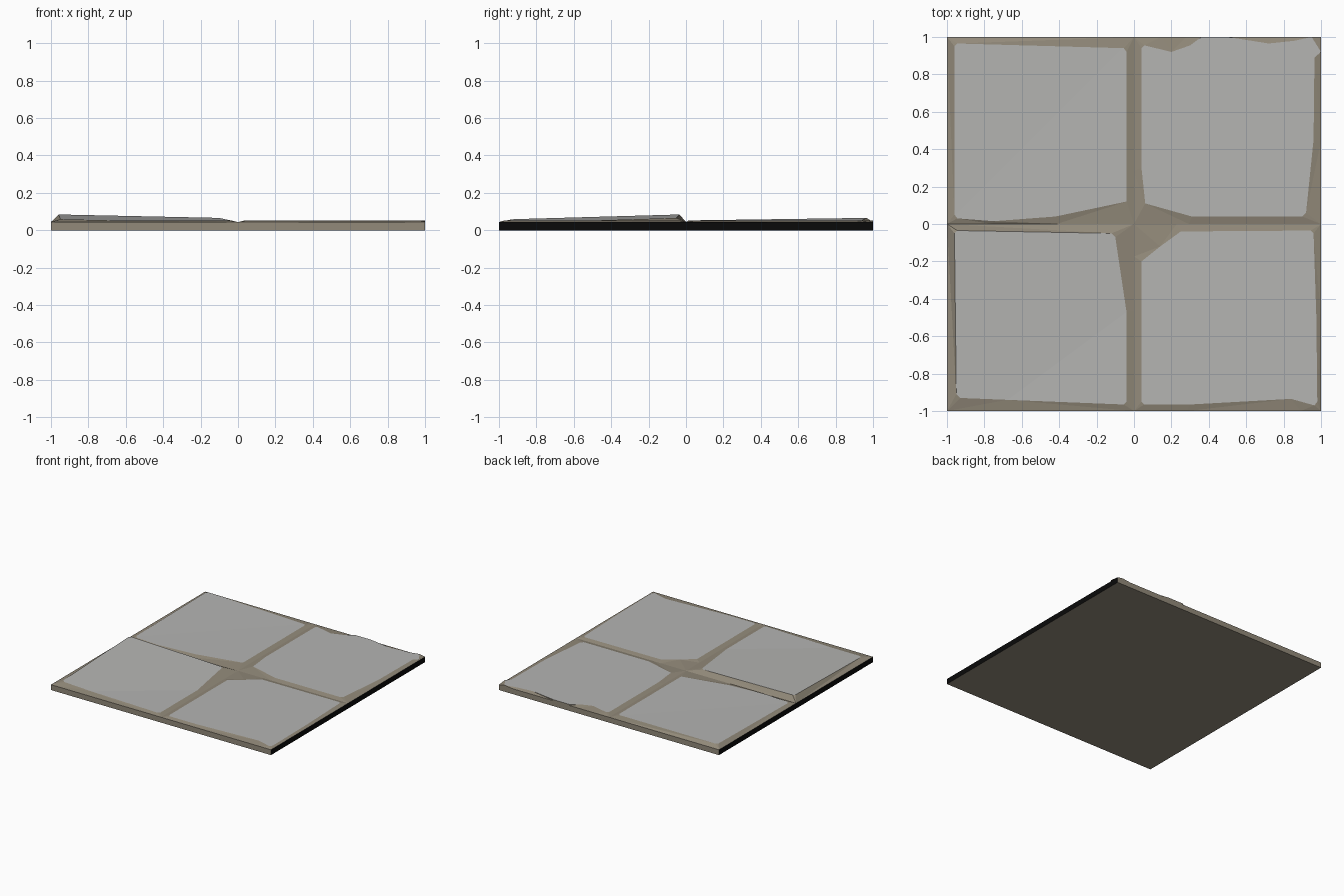
import bpy, bmesh
from mathutils import Vector

if "Cube" in bpy.data.objects:
    bpy.data.objects.remove(bpy.data.objects["Cube"])

def material(name, rgb):
    m = bpy.data.materials.new(name)
    m.diffuse_color = (*rgb, 1)
    m.use_nodes = True
    m.node_tree.nodes["Principled BSDF"].inputs["Base Color"].default_value = m.diffuse_color
    return m

STONE = material("grey stone", (0.46, 0.46, 0.45))
GROUT = material("brown grout", (0.29, 0.255, 0.195))
BLACK = material("black edge", (0.003, 0.003, 0.003))
BASE_Z, TOP_Z = 0.044, 0.053

def finish(bm, name, mats):
    bmesh.ops.recalc_face_normals(bm, faces=bm.faces)
    me = bpy.data.meshes.new(name)
    bm.to_mesh(me)
    bm.free()
    for m in mats:
        me.materials.append(m)
    ob = bpy.data.objects.new(name, me)
    bpy.context.collection.objects.link(ob)

# Base slab with black left and right sides
bm = bmesh.new()
bmesh.ops.create_cube(bm, size=1)
for v in bm.verts:
    v.co = (v.co.x * 2, v.co.y * 2, (v.co.z + 0.5) * BASE_Z)
bm.normal_update()
for f in bm.faces:
    f.material_index = 1 if abs(f.normal.x) > 0.9 else 0
finish(bm, "base_slab", [GROUT, BLACK])

def rim_point(p, c):
    """Project an outline point onto the edge of its unit cell, snapping near corners."""
    d = p - c
    big, small = max(abs(d.x), abs(d.y)), min(abs(d.x), abs(d.y))
    if small / big > 0.82:
        return Vector((c.x + (0.5 if d.x > 0 else -0.5), c.y + (0.5 if d.y > 0 else -0.5)))
    return c + d * (0.5 / big)

def paver(name, centre, outline, fold=None):
    """Chipped stone with sloping grout sides; fold = (point on crease, uphill direction, slope)."""
    c = Vector(centre)
    bm = bmesh.new()
    pts = [Vector(p) for p in outline]
    top = [bm.verts.new((p.x, p.y, TOP_Z)) for p in pts]
    rim = [bm.verts.new((*rim_point(p, c), BASE_Z)) for p in pts]
    bm.faces.new(top)
    n = len(pts)
    for i in range(n):
        j = (i + 1) % n
        f = bm.faces.new((top[i], top[j], rim[j], rim[i]))
        f.material_index = 1
    bmesh.ops.remove_doubles(bm, verts=bm.verts, dist=1e-4)
    if fold:
        o, d, slope = Vector((*fold[0], 0)), Vector((*fold[1], 0)).normalized(), fold[2]
        caps = [f for f in bm.faces if f.material_index == 0]
        geom = caps + list({e for f in caps for e in f.edges}) + list({v for f in caps for v in f.verts})
        bmesh.ops.bisect_plane(bm, geom=geom, plane_co=o, plane_no=d)
        for v in bm.verts:
            if v.co.z > TOP_Z - 0.001:
                v.co.z += max(0, (v.co - o).dot(d)) * slope
    bmesh.ops.triangulate(bm, faces=bm.faces)
    finish(bm, name, [STONE, GROUT])

# Four worn pavers
paver("paver_back_left", (-0.5, 0.5), [
    (-0.96, 0.95), (-0.945, 0.965), (-0.055, 0.94), (-0.04, 0.92), (-0.04, 0.12),
    (-0.42, 0.04), (-0.75, 0.015), (-0.945, 0.03), (-0.96, 0.05)],
    ((-0.5, 0.5), (-1, 1), 0.02))
paver("paver_back_right", (0.5, 0.5), [
    (0.04, 0.94), (0.055, 0.955), (0.2, 0.92), (0.3, 0.955), (0.36, 1.0), (0.5, 1.0),
    (0.72, 0.965), (0.86, 0.98), (0.95, 1.0), (1.0, 0.92), (0.965, 0.89), (0.96, 0.45),
    (0.92, 0.06), (0.90, 0.04), (0.31, 0.04), (0.06, 0.11), (0.04, 0.3)])
paver("paver_front_left", (-0.5, -0.5), [
    (-0.96, -0.05), (-0.945, -0.035), (-0.12, -0.05), (-0.10, -0.07), (-0.04, -0.47),
    (-0.04, -0.95), (-0.055, -0.965), (-0.93, -0.93), (-0.95, -0.91)],
    ((-0.04, -0.47), (-0.34, 0.46), 0.035))
paver("paver_front_right", (0.5, -0.5), [
    (0.04, -0.2), (0.14, -0.12), (0.25, -0.04), (0.945, -0.035), (0.96, -0.05),
    (0.975, -0.5), (0.98, -0.95), (0.965, -0.97), (0.84, -0.935), (0.3, -0.965),
    (0.055, -0.965), (0.04, -0.95)])
